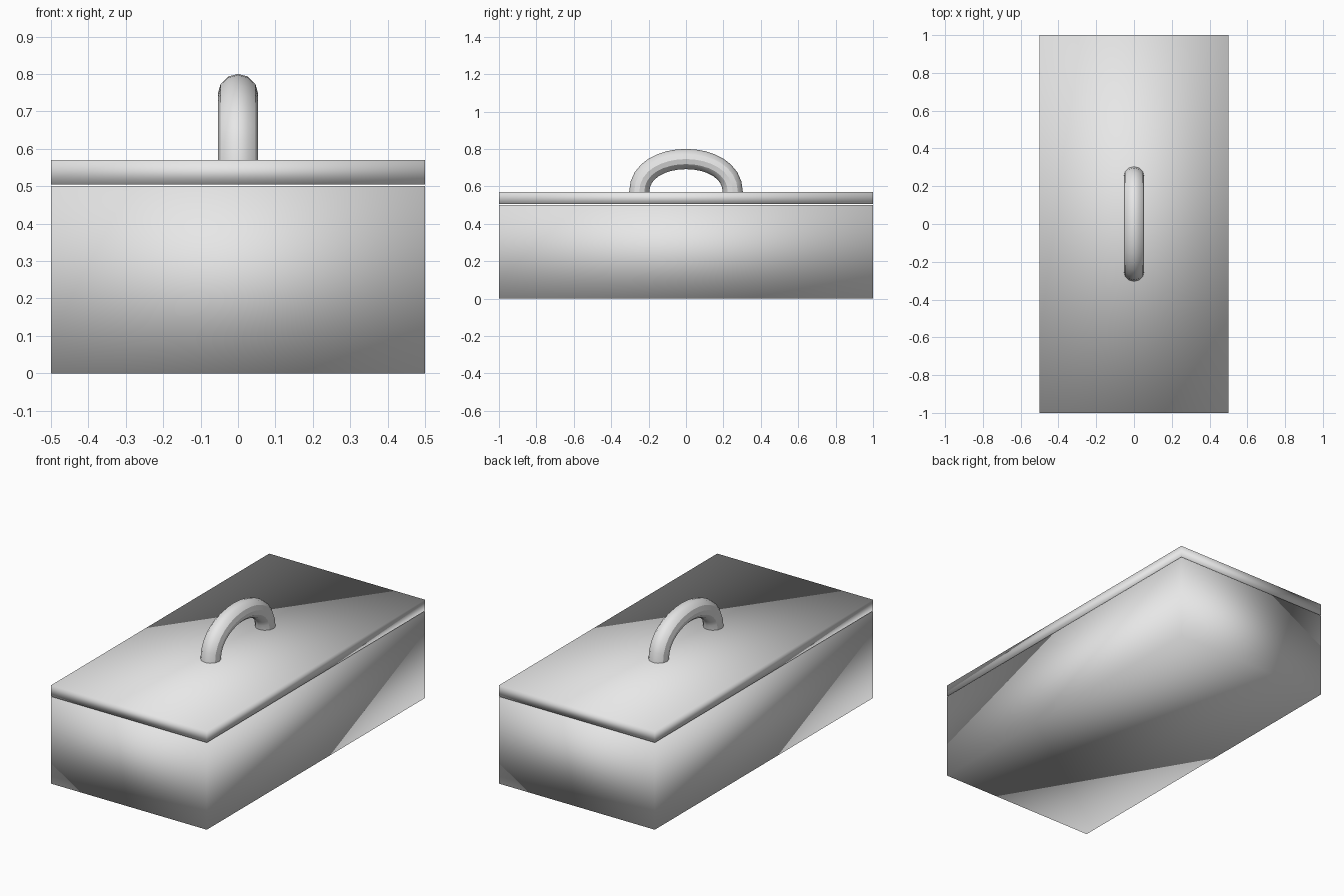
import bpy

cube = bpy.data.objects.get("Cube")
if cube:
    bpy.data.objects.remove(cube, do_unlink=True)

# Single grey material
grey = bpy.data.materials.new("light_grey")
grey.use_nodes = True
COLOUR = (0.8, 0.8, 0.8, 1.0)
grey.diffuse_color = COLOUR
grey.node_tree.nodes["Principled BSDF"].inputs["Base Color"].default_value = COLOUR


def box(name, width, length, z0, z1):
    """Smooth-shaded box centred on x and y, spanning z0 to z1."""
    bpy.ops.mesh.primitive_cube_add(size=1, location=(0, 0, (z0 + z1) / 2))
    ob = bpy.context.object
    ob.name = ob.data.name = name
    ob.scale = (width, length, z1 - z0)
    bpy.ops.object.transform_apply(location=False, rotation=False, scale=True)
    bpy.ops.object.shade_smooth()
    ob.data.materials.append(grey)
    return ob


# Chest and its thin lid, separated by a narrow gap
box("chest_body", 1.0, 2.0, 0.0, 0.5)
box("lid", 1.0, 2.0, 0.505, 0.57)

# Arched handle: round tube along a low arch
curve = bpy.data.curves.new("handle", "CURVE")
curve.dimensions = "3D"
curve.resolution_u = 16
curve.bevel_depth = 0.054
curve.bevel_resolution = 4
curve.use_fill_caps = True
arch = curve.splines.new("BEZIER")
arch.bezier_points.add(1)
for point, y in zip(arch.bezier_points, (-0.25, 0.25)):
    point.handle_left_type = point.handle_right_type = "FREE"
    point.co = (0, y, 0.57)
    rise = 0.235 if y < 0 else -0.235
    point.handle_right = (0, y, 0.57 + rise)
    point.handle_left = (0, y, 0.57 - rise)
curve.materials.append(grey)
handle = bpy.data.objects.new("handle", curve)
bpy.context.collection.objects.link(handle)

# Turn the handle into a smooth mesh
bpy.ops.object.select_all(action="DESELECT")
handle.select_set(True)
bpy.context.view_layer.objects.active = handle
bpy.ops.object.convert(target="MESH")
bpy.ops.object.shade_smooth_by_angle()
